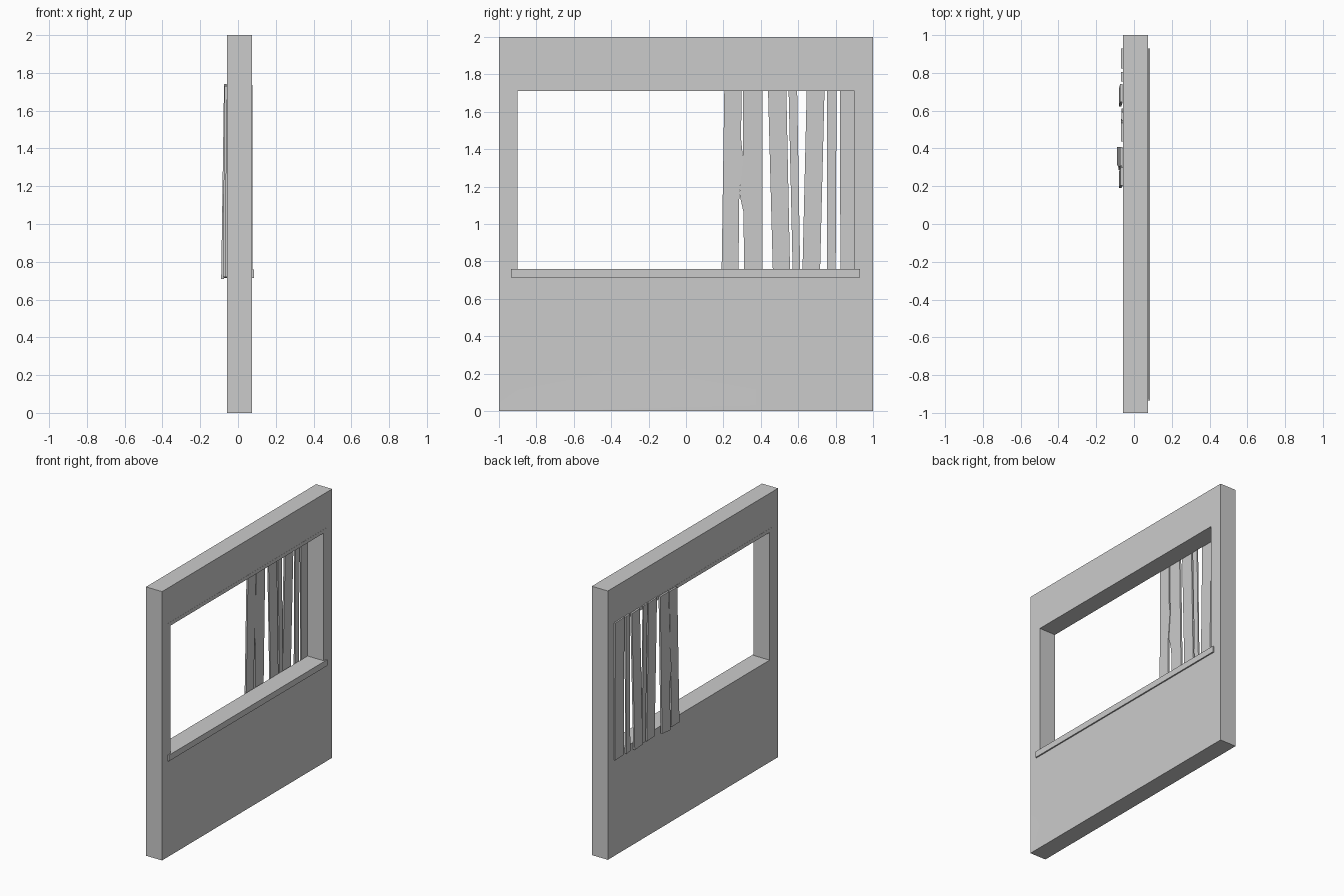
import bpy, bmesh

if "Cube" in bpy.data.objects:
    bpy.data.objects.remove(bpy.data.objects["Cube"])

X0, X1 = -0.057, 0.075  # wall back / front


def make_object(name, bm):
    bmesh.ops.recalc_face_normals(bm, faces=bm.faces)
    me = bpy.data.meshes.new(name)
    bm.to_mesh(me)
    bm.free()
    ob = bpy.data.objects.new(name, me)
    bpy.context.collection.objects.link(ob)
    return ob


def box(name, x, y, z):
    bm = bmesh.new()
    bmesh.ops.create_cube(bm, size=1)
    for v in bm.verts:
        for i, r in enumerate((x, y, z)):
            v.co[i] = r[0] if v.co[i] < 0 else r[1]
    return make_object(name, bm)


# Wall: one grid sheet with the window cells left out, extruded to thickness
ys = [-1, -0.9, -0.47, -0.33, 0.9, 1]
zs = [0, 0.03, 0.18, 0.34, 0.76, 1.715, 2]
bm = bmesh.new()
grid = [[bm.verts.new((X1, y, z)) for z in zs] for y in ys]
for i in range(len(ys) - 1):
    for j in range(len(zs) - 1):
        if 1 <= i <= 3 and j == 4:
            continue
        bm.faces.new((grid[i][j], grid[i + 1][j], grid[i + 1][j + 1], grid[i][j + 1]))
ext = bmesh.ops.extrude_face_region(bm, geom=bm.faces[:], use_keep_orig=True)
for g in ext["geom"]:
    if isinstance(g, bmesh.types.BMVert):
        g.co.x = X0
# faint dent low in the corner, on both faces
for v in bm.verts:
    if abs(v.co.z - 0.18) < 1e-4 and -0.95 < v.co.y < -0.4:
        v.co.x += -0.004 if v.co.x > 0 else 0.004
wall = make_object("wall", bm)
bpy.context.view_layer.objects.active = wall
wall.select_set(True)
bpy.ops.object.shade_smooth_by_angle(angle=0.6)

# Window lining, barely proud of the wall
fx = (X0 - 0.001, X1 + 0.001)
box("window_head", fx, (-0.93, 0.93), (1.71, 1.737))
box("window_bottom", fx, (-0.93, 0.93), (0.715, 0.76))
box("window_jamb_left", fx, (-0.93, -0.905), (0.76, 1.71))
box("window_jamb_right", fx, (0.905, 0.93), (0.76, 1.71))
box("window_sill", (X1, 0.085), (-0.935, 0.93), (0.715, 0.76))


# Boards: outline in (y, z), back tilt between top and bottom, then thickness
def board(name, pts, x_top, x_bottom, thick):
    bm = bmesh.new()
    def put(y, z, dx):
        t = (z - 0.71) / 1.03
        return bm.verts.new((x_bottom + (x_top - x_bottom) * t + dx, y, z))
    a = [put(y, z, 0) for y, z in pts]
    b = [put(y, z, -thick) for y, z in pts]
    bm.faces.new(a)
    bm.faces.new(b)
    for i in range(len(a)):
        k = (i + 1) % len(a)
        bm.faces.new((a[i], a[k], b[k], b[i]))
    bmesh.ops.triangulate(bm, faces=[f for f in bm.faces if len(f.verts) > 4])
    return make_object(name, bm)


board("board_1", [(0.19, 0.72), (0.28, 0.72), (0.285, 1.16), (0.305, 1.35), (0.294, 1.46),
                  (0.298, 1.73), (0.205, 1.73)], -0.059, -0.066, 0.013)
board("board_2", [(0.31, 0.71), (0.408, 0.72), (0.408, 1.735), (0.306, 1.735), (0.304, 1.36),
                  (0.286, 1.16), (0.308, 1.06)], -0.06, -0.075, 0.014)
straight = [  # bottom y pair, top y pair, x_top, x_bottom, thickness
    (0.465, 0.557, 0.438, 0.536, -0.057, -0.057, 0.011),
    (0.571, 0.611, 0.548, 0.594, -0.057, -0.057, 0.010),
    (0.622, 0.716, 0.646, 0.741, -0.06, -0.067, 0.013),
    (0.755, 0.8, 0.755, 0.805, -0.057, -0.059, 0.011),
    (0.826, 0.93, 0.822, 0.928, -0.057, -0.057, 0.011),
]
for n, (b0, b1, t0, t1, xt, xb, th) in enumerate(straight, 3):
    board(f"board_{n}", [(b0, 0.72), (b1, 0.715), (t1, 1.735), (t0, 1.74)], xt, xb, th)
